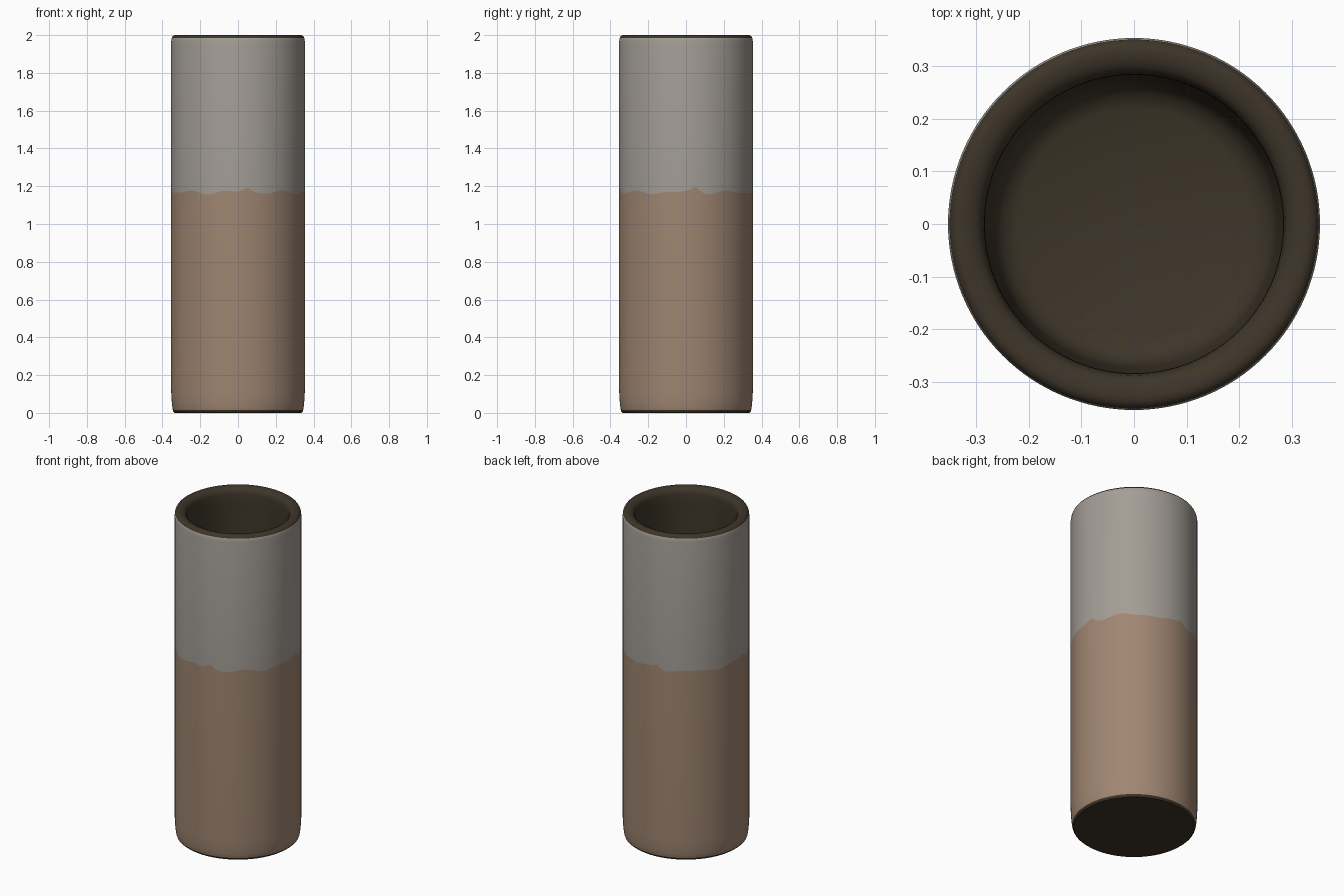
import bpy, bmesh, math

if "Cube" in bpy.data.objects:
    bpy.data.objects.remove(bpy.data.objects["Cube"])


def material(name, rgb):
    def lin(c):
        c /= 255
        return c / 12.92 if c <= 0.04045 else ((c + 0.055) / 1.055) ** 2.4
    m = bpy.data.materials.new(name)
    m.diffuse_color = (*[lin(c) for c in rgb], 1)
    m.use_nodes = True
    m.node_tree.nodes["Principled BSDF"].inputs["Base Color"].default_value = m.diffuse_color
    return m


SEG = 128
DARK, TAN, GREY = 0, 1, 2


# Uneven glaze line: gentle waves with a small bump on each side
def glaze_height(a):
    d = (a - math.radians(-82) + math.pi / 4) % (math.pi / 2) - math.pi / 4
    return (1.168 + 0.007 * math.cos(8 * a + 0.6) + 0.004 * math.sin(13 * a)
            + 0.025 * math.exp(-(d / 0.08) ** 2))


# Profile from the base centre, up the outside, over the rim, down the inside.
# Each entry: radius, height (None = glaze line), colour of the band after it
profile = [
    (0.335, 0.0, DARK), (0.342, 0.006, DARK), (0.345, 0.014, TAN),
    (0.349, 0.04, TAN), (0.352, 0.075, TAN), (0.354, 0.12, TAN),
    (0.354, None, GREY), (0.354, 1.965, GREY), (0.351, 1.985, DARK),
    (0.347, 1.993, DARK), (0.338, 1.999, DARK), (0.328, 2.0, DARK),
    (0.312, 1.998, DARK), (0.298, 1.991, DARK), (0.289, 1.98, DARK),
    (0.285, 1.96, DARK), (0.284, 1.9, DARK), (0.272, 0.16, DARK),
    (0.266, 0.12, DARK), (0.25, 0.095, DARK), (0.22, 0.08, DARK),
]

bm = bmesh.new()
rings = []
for r, z, _ in profile:
    ring = []
    for i in range(SEG):
        a = 2 * math.pi * i / SEG
        h = glaze_height(a) if z is None else z
        ring.append(bm.verts.new((r * math.cos(a), r * math.sin(a), h)))
    rings.append(ring)

# Walls
for k in range(len(rings) - 1):
    lo, hi = rings[k], rings[k + 1]
    for i in range(SEG):
        j = (i + 1) % SEG
        f = bm.faces.new((lo[i], lo[j], hi[j], hi[i]))
        f.material_index = profile[k][2]

# Underside and inner floor
bm.faces.new(rings[0][::-1])
bm.faces.new(rings[-1])
bm.normal_update()

me = bpy.data.meshes.new("tall_cup")
bm.to_mesh(me)
bm.free()
for m in (material("dark clay", (62, 53, 41)),
          material("tan clay", (160, 134, 114)),
          material("grey glaze", (163, 157, 149))):
    me.materials.append(m)
cup = bpy.data.objects.new("tall_cup", me)
bpy.context.collection.objects.link(cup)
bpy.context.view_layer.objects.active = cup
cup.select_set(True)
bpy.ops.object.shade_smooth_by_angle(angle=math.radians(40))
